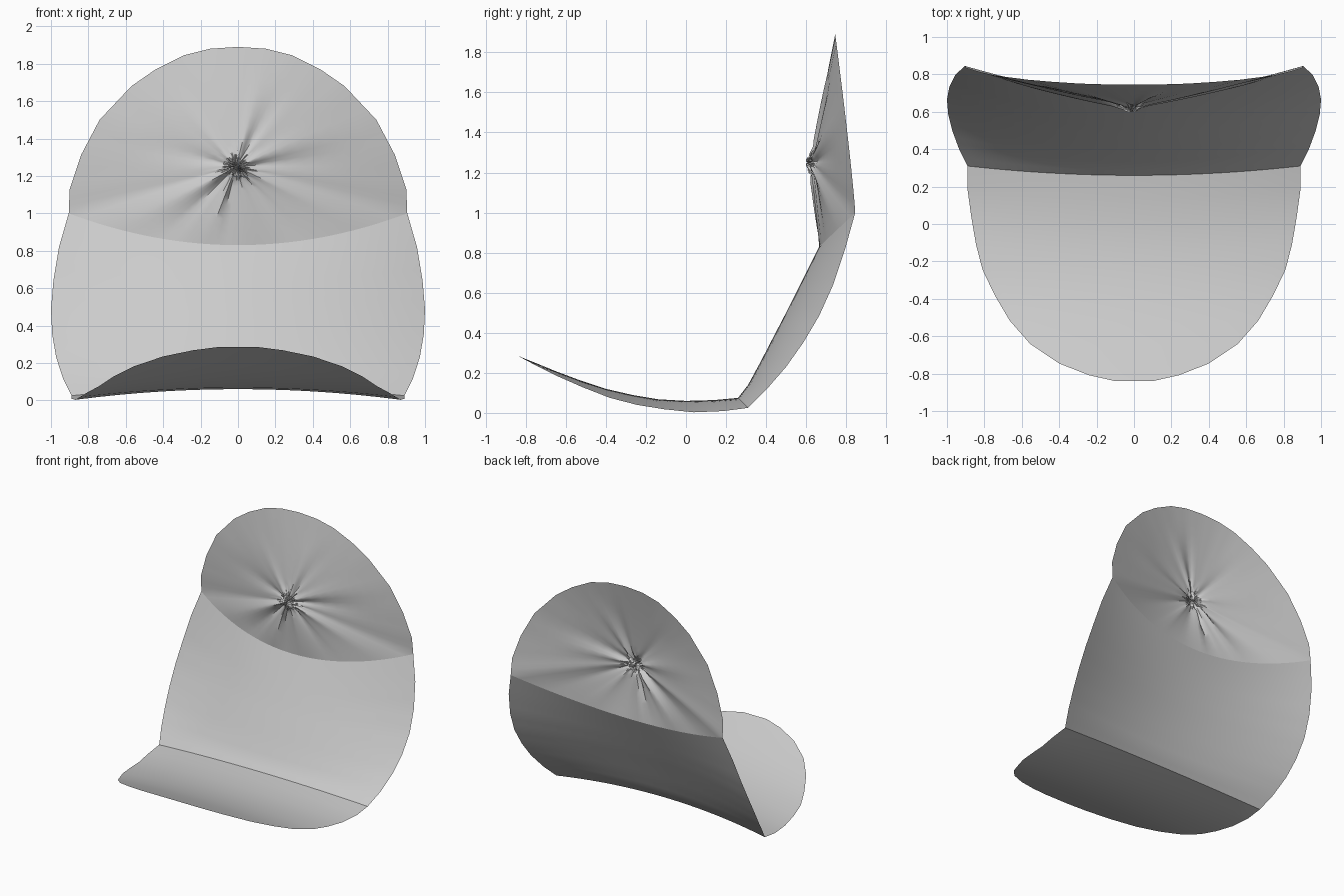
import bpy, bmesh, math, random
from mathutils import Vector

if "Cube" in bpy.data.objects:
    bpy.data.objects.remove(bpy.data.objects["Cube"])

random.seed(4)
fabric = bpy.data.materials.new("grey fabric")
fabric.diffuse_color = (0.6, 0.6, 0.6, 1)
fabric.use_nodes = True
fabric.node_tree.nodes["Principled BSDF"].inputs["Base Color"].default_value = fabric.diffuse_color


def lerp_table(table, v):
    """Piecewise-linear lookup in rows of (key, values...)."""
    for a, b in zip(table, table[1:]):
        if v <= b[0] + 1e-9:
            f = (v - a[0]) / (b[0] - a[0])
            return [p + (q - p) * f for p, q in zip(a[1:], b[1:])]
    return list(table[-1][1:])


def sheet(name, rows, closed=False, tip=None, angle=35):
    """Skin rows of points; closed rows are rings, tip fills the first ring."""
    bm = bmesh.new()
    grid = [[bm.verts.new(p) for p in row] for row in rows]
    n = len(rows[0])
    for a, b in zip(grid, grid[1:]):
        for i in range(n if closed else n - 1):
            j = (i + 1) % n
            bm.faces.new((a[i], a[j], b[j], b[i]))
    if tip is not None:
        c = bm.verts.new(tip)
        for i in range(n):
            bm.faces.new((c, grid[0][(i + 1) % n], grid[0][i]))
    bmesh.ops.recalc_face_normals(bm, faces=bm.faces)
    # front / upper side is the outside of the sheet
    if sum(f.normal.z - f.normal.y for f in bm.faces) < 0:
        bmesh.ops.reverse_faces(bm, faces=bm.faces)
    me = bpy.data.meshes.new(name)
    bm.to_mesh(me)
    bm.free()
    me.materials.append(fabric)
    ob = bpy.data.objects.new(name, me)
    bpy.context.collection.objects.link(ob)
    bpy.ops.object.select_all(action='DESELECT')
    ob.select_set(True)
    bpy.context.view_layer.objects.active = ob
    bpy.ops.object.shade_smooth_by_angle(angle=math.radians(angle))


COLS = 32
US = [-1 + 2 * i / COLS for i in range(COLS + 1)]

# Seat: (centre y, half width, centre z, drop towards the sides)
seat_rows = [
    (0.26, 0.89, 0.075, 0.05), (0.14, 0.89, 0.064, 0.055),
    (0.0, 0.87, 0.06, 0.057), (-0.14, 0.845, 0.068, 0.05),
    (-0.27, 0.81, 0.09, 0.05), (-0.40, 0.745, 0.12, 0.045),
    (-0.53, 0.665, 0.163, 0.035), (-0.65, 0.555, 0.208, 0.025),
    (-0.75, 0.40, 0.249, 0.014), (-0.81, 0.24, 0.273, 0.005),
    (-0.84, 0.10, 0.286, 0.0)]
sheet("seat", [[(u * w, y + 0.05 * u * u * (y + 0.84) / 1.1, z - d * u * u)
                for u in US] for y, w, z, d in seat_rows])

# Backrest: (v, half width, centre y, centre z, edge y, edge z)
back_table = [
    (0.0, 0.89, 0.26, 0.075, 0.31, 0.025),
    (0.1, 0.935, 0.31, 0.14, 0.40, 0.115),
    (0.25, 0.972, 0.375, 0.26, 0.50, 0.23),
    (0.4, 0.993, 0.437, 0.38, 0.585, 0.35),
    (0.55, 1.0, 0.497, 0.495, 0.665, 0.485),
    (0.7, 0.987, 0.555, 0.61, 0.735, 0.64),
    (0.85, 0.957, 0.61, 0.72, 0.795, 0.82),
    (1.0, 0.905, 0.665, 0.83, 0.845, 1.0)]
back = []
for k in range(21):
    w, cy, cz, ey, ez = lerp_table(back_table, k / 20)
    back.append([(u * w, cy + (ey - cy) * u * u, cz + (ez - cz) * u * u) for u in US])
sheet("backrest", back)

# Gathered top: outline is the fold of the backrest plus a round arch (x, z)
arch = [(0.905, 1.0), (0.90, 1.13), (0.84, 1.31), (0.74, 1.5), (0.57, 1.68),
        (0.44, 1.77), (0.29, 1.845), (0.15, 1.88), (0, 1.89)]
arch += [(-x, z) for x, z in reversed(arch[:-1])]
outline = [Vector(p) for p in back[-1]]
for a, b in zip(arch, arch[1:]):
    for f in (0.33, 0.67, 1.0):
        x, z = a[0] + (b[0] - a[0]) * f, a[1] + (b[1] - a[1]) * f
        outline.append(Vector((x, 0.845 - 0.1 * ((z - 1) / 0.89) ** 1.15, z)))
outline.pop()

CX, CZ, CY = -0.01, 1.25, 0.635
# Pleats radiating from the knot: (direction in degrees, width, depth)
pleats = [(-112, 5, -0.03), (-100, 9, 0.015), (-152, 12, -0.025), (-135, 8, 0.02),
          (165, 16, 0.018), (130, 14, -0.012), (75, 9, -0.015), (60, 9, 0.018),
          (22, 12, -0.015), (5, 10, 0.016), (-25, 12, -0.016), (-50, 10, 0.015),
          (-75, 8, -0.012)]


def pleat(deg):
    total = 0
    for d, w, h in pleats:
        diff = abs((deg - d + 180) % 360 - 180)
        total += h * max(0, 1 - diff / w)
    return total


knot = [0.014, 0.026, 0.038, 0.05, 0.065, 0.085]
spread = [0.06, 0.14, 0.24, 0.36, 0.48, 0.58, 0.7, 0.85, 1.0]
rings = []
for k in range(len(knot) + len(spread)):
    ring = []
    for i, b in enumerate(outline):
        dx, dz = b.x - CX, b.z - CZ
        length = math.hypot(dx, dz)
        r = knot[k] if k < 6 else 0.085 + spread[k - 6] * (length - 0.085)
        s = r / length
        y = CY + (b.y - CY) * s ** 1.2 - 0.025 * math.exp(-(r / 0.06) ** 2)
        # pleats fade out towards the outline
        fade = min(1, r / 0.1) * max(0, 1 - (s / 0.75 if dz > -0.2 else s)) ** 0.7
        y += pleat(math.degrees(math.atan2(dz, dx))) * fade
        # crumpled cloth in the knot
        if k < 6:
            y += random.uniform(-0.016, 0.016) * (1 - k / 7)
            r += random.uniform(-0.005, 0.005)
        ring.append((CX + dx * r / length, y, CZ + dz * r / length))
    rings.append(ring)
rings[-1] = [tuple(b) for b in outline]
sheet("gathered_top", rings, closed=True, tip=(CX, CY - 0.02, CZ), angle=40)
